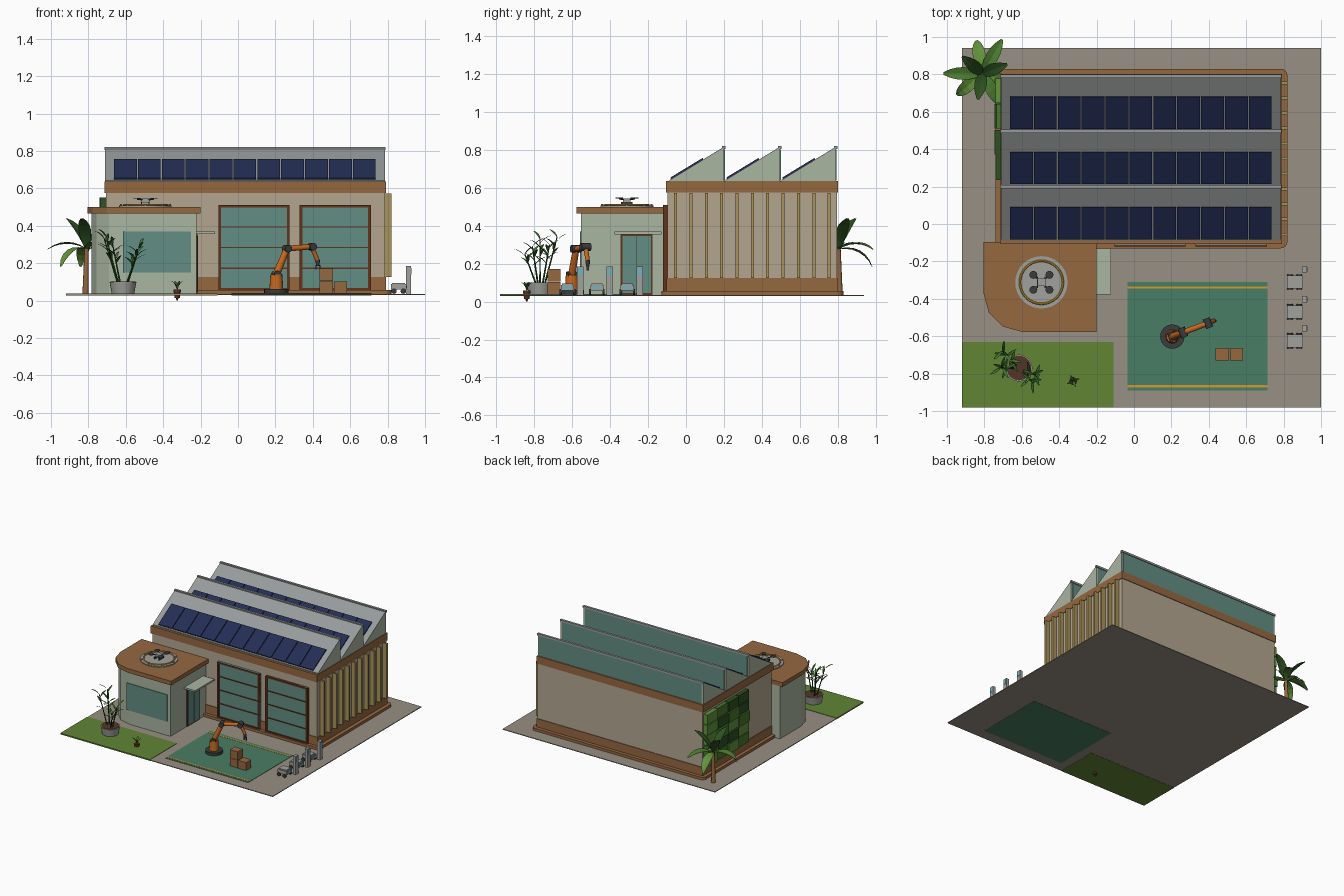
import bpy, bmesh, math, random
from mathutils import Vector, Matrix

if "Cube" in bpy.data.objects:
    bpy.data.objects.remove(bpy.data.objects["Cube"])

random.seed(4)
G = 0.036  # ground level


def mat(name, r, g, b):
    m = bpy.data.materials.new(name)
    m.diffuse_color = [(c / 255) ** 2.2 for c in (r, g, b)] + [1]
    m.use_nodes = True
    m.node_tree.nodes["Principled BSDF"].inputs["Base Color"].default_value = m.diffuse_color
    return m


PAVE, LAWN, PAD = mat("paving", 150, 142, 130), mat("lawn", 98, 132, 56), mat("pad", 74, 124, 100)
WALL, PALE, BROWN = mat("plaster", 178, 165, 143), mat("pale_green", 168, 180, 160), mat("timber", 148, 104, 66)
DARK, GLASS, GOLD = mat("dark_frame", 98, 54, 34), mat("glass", 98, 140, 130), mat("gold", 168, 146, 90)
ROOF, NAVY, STEEL = mat("roof_metal", 150, 154, 154), mat("solar", 40, 50, 86), mat("steel", 160, 160, 155)
ORANGE, BLACK, BLUE = mat("orange", 196, 104, 36), mat("charcoal", 60, 62, 64), mat("screen", 110, 180, 200)
YELLOW, SOIL = mat("yellow", 205, 155, 50), mat("soil", 84, 56, 42)
GREENS = [mat("green_%d" % i, *c) for i, c in enumerate([(48, 82, 38), (74, 120, 50), (98, 146, 62)])]


def finish(name, bm, m):
    bmesh.ops.recalc_face_normals(bm, faces=bm.faces)
    me = bpy.data.meshes.new(name)
    bm.to_mesh(me)
    bm.free()
    me.materials.append(m)
    ob = bpy.data.objects.new(name, me)
    bpy.context.collection.objects.link(ob)
    return ob


def box(name, x0, x1, y0, y1, z0, z1, m):
    bm = bmesh.new()
    bmesh.ops.create_cube(bm, size=1, matrix=Matrix.Translation(((x0 + x1) / 2, (y0 + y1) / 2, (z0 + z1) / 2))
                          @ Matrix.Diagonal((x1 - x0, y1 - y0, z1 - z0, 1)))
    return finish(name, bm, m)


def prism(name, pts, direction, m):
    bm = bmesh.new()
    f = bm.faces.new([bm.verts.new(p) for p in pts])
    new = bmesh.ops.extrude_face_region(bm, geom=[f])["geom"]
    bmesh.ops.translate(bm, vec=direction, verts=[v for v in new if isinstance(v, bmesh.types.BMVert)])
    return finish(name, bm, m)


def rod(name, a, b, r, m, r2=None, sides=16):
    a, b = Vector(a), Vector(b)
    bm = bmesh.new()
    rot = (b - a).to_track_quat('Z', 'Y').to_matrix().to_4x4()
    bmesh.ops.create_cone(bm, cap_ends=True, segments=sides, radius1=r, radius2=r if r2 is None else r2,
                          depth=(b - a).length, matrix=Matrix.Translation((a + b) / 2) @ rot)
    ob = finish(name, bm, m)
    for p in ob.data.polygons:
        p.use_smooth = len(p.vertices) == 4
    ob.data.set_sharp_from_angle(angle=math.radians(40))
    return ob


def ring(name, c, r, t, m):
    bpy.ops.mesh.primitive_torus_add(location=c, major_radius=r, minor_radius=t, major_segments=32, minor_segments=6)
    bpy.context.object.name = name
    bpy.context.object.data.materials.append(m)


def leaf(name, base, yaw, pitch, length, width, droop, m):
    # folded blade that bends down along its length
    bm, rows, p, n = bmesh.new(), [], Vector(base), 6
    side = Vector((-math.sin(yaw), math.cos(yaw), 0))
    for i in range(n + 1):
        w = width / 2 * math.sin(math.pi * (0.06 + 0.9 * i / n)) ** 0.8
        fold = Vector((0, 0, w * 0.3))
        rows.append([bm.verts.new(p + q) for q in (side * w + fold, Vector((0, 0, 0)), fold - side * w)])
        a = pitch - droop * i / n
        p = p + length / n * Vector((math.cos(a) * math.cos(yaw), math.cos(a) * math.sin(yaw), math.sin(a)))
    for r, s in zip(rows, rows[1:]):
        for k in (0, 1):
            bm.faces.new((r[k], r[k + 1], s[k + 1], s[k]))
    return finish(name, bm, m)


def rounded(x0, x1, y0, y1, r, z):
    pts = []
    for k, (cx, cy) in enumerate([(x1 - r, y1 - r), (x0 + r, y1 - r), (x0 + r, y0 + r), (x1 - r, y0 + r)]):
        for i in range(5):
            a = math.pi / 2 * (k + i / 4)
            pts.append((cx + r * math.cos(a), cy + r * math.sin(a), z))
    return pts


# Site
box("ground", -0.92, 1.0, -0.98, 0.94, 0.03, G, PAVE)
box("lawn", -0.92, -0.11, -0.98, -0.63, 0.0285, 0.039, LAWN)
box("work_pad", -0.035, 0.715, -0.89, -0.31, 0.0285, 0.039, PAD)
for y in (-0.34, -0.868):
    box("pad_stripe", -0.035, 0.715, y - 0.006, y + 0.006, 0.038, 0.0405, YELLOW)

# Main hall
prism("plinth", rounded(-0.74, 0.82, -0.13, 0.83, 0.035, G), (0, 0, 0.021), BROWN)
box("hall_walls", -0.705, 0.785, -0.098, 0.797, G, 0.6, WALL)
box("hall_base", -0.712, 0.79, -0.104, 0.802, G, 0.125, BROWN)
box("roof_band", -0.715, 0.79, -0.106, 0.802, 0.575, 0.636, BROWN)

# Sawtooth roof with glazed backs and solar panels
s = 0.175 / 0.288
for t in range(3):
    y = -0.087 + 0.295 * t
    yb, z = y + 0.288, 0.636
    prism("roof_tooth", [(-0.71, y, z), (-0.71, yb, z), (-0.71, yb, z + 0.175)], (1.495, 0, 0), PALE)
    prism("roof_slope", [(-0.71, y, z), (-0.71, yb, z + 0.175), (-0.71, yb, z + 0.181), (-0.71, y, z + 0.006)],
          (1.495, 0, 0), ROOF)
    box("ridge_cap", -0.713, 0.788, yb - 0.01, yb + 0.008, z + 0.168, z + 0.184, ROOF)
    box("clerestory_glass", -0.695, 0.77, yb - 0.005, yb + 0.004, z + 0.004, z + 0.166, GLASS)
    for i in range(11):
        x = -0.663 + 0.1277 * i
        lo, hi = z + 0.006 + s * 0.008, z + 0.006 + s * 0.178
        prism("solar_panel", [(x, y + 0.008, lo), (x, y + 0.178, hi), (x, y + 0.175, hi + 0.008),
                              (x, y + 0.005, lo + 0.008)], (0.122, 0, 0), NAVY)

# Garage doors
for x in (-0.105, 0.33):
    box("door_glass", x, x + 0.38, -0.112, -0.09, 0.055, 0.51, GLASS)
    for a in (x, x + 0.366):
        box("door_jamb", a, a + 0.014, -0.12, -0.09, 0.055, 0.51, DARK)
    for z in (0.055, 0.17, 0.28, 0.39, 0.498):
        h = 0.012 if z in (0.055, 0.498) else 0.006
        box("door_rail", x, x + 0.38, -0.119, -0.09, z, z + h, DARK)

# Vertical fins on the right wall
for i in range(11):
    y = -0.055 + 0.081 * i
    box("wall_fin", 0.78, 0.82, y - 0.008, y + 0.008, 0.125, 0.573, GOLD)

# Planted wall on the left
for i in range(4):
    for j in range(5):
        y, z = 0.232 + 0.1375 * i, 0.125 + 0.086 * j
        box("green_panel", -0.735 - random.choice((0, 0.006, 0.012)), -0.7, y + 0.003, y + 0.134, z + 0.003, z + 0.083,
            random.choice(GREENS))


# Office with a rounded front corner
def office_outline(d, z):
    pts = [(-0.2 - d, -0.095, z), (-0.805 + d, -0.095, z)]
    for i in range(4):
        a = math.pi + math.pi / 6 * i
        pts.append((-0.595 + (0.21 - d) * math.cos(a), -0.367 + (0.21 - d) * math.sin(a), z))
    return pts + [(-0.2 - d, -0.577 + d, z)]


prism("office_walls", office_outline(0.022, G), (0, 0, 0.435), PALE)
prism("office_roof", office_outline(0, 0.466), (0, 0, 0.034), BROWN)
box("office_window", -0.615, -0.25, -0.56, -0.54, 0.15, 0.37, GLASS)
box("entry_frame", -0.23, -0.217, -0.345, -0.178, G, 0.355, DARK)
for y in (-0.336, -0.259):
    box("entry_door", -0.225, -0.214, y, y + 0.074, 0.045, 0.346, GLASS)
box("canopy", -0.23, -0.122, -0.378, -0.13, 0.355, 0.369, PALE)

# Landing pad and drone
cx, cy = -0.495, -0.312
rod("landing_pad", (cx, cy, 0.498), (cx, cy, 0.508), 0.14, STEEL, sides=32)
ring("pad_ring", (cx, cy, 0.51), 0.115, 0.006, YELLOW)
for i in range(8):
    a = math.pi / 4 * i
    p = (cx + 0.13 * math.cos(a), cy + 0.13 * math.sin(a))
    rod("pad_light", (*p, 0.505), (*p, 0.516), 0.006, STEEL, sides=8)
box("drone_body", cx - 0.022, cx + 0.022, cy - 0.02, cy + 0.02, 0.525, 0.545, STEEL)
for i in (-1, 1):
    box("drone_skid", cx + i * 0.02 - 0.003, cx + i * 0.02 + 0.003, cy - 0.03, cy + 0.03, 0.508, 0.526, BLACK)
    for j in (-1, 1):
        p = (cx + i * 0.043, cy + j * 0.04)
        rod("drone_arm", (cx, cy, 0.538), (*p, 0.542), 0.004, BLACK, sides=6)
        rod("drone_rotor", (*p, 0.545), (*p, 0.549), 0.021, BLACK)

# Robot arm
joints = [Vector(p) for p in [(0.205, -0.602, 0.14), (0.262, -0.58, 0.278), (0.395, -0.53, 0.288), (0.425, -0.518, 0.215)]]
rod("arm_base", (0.205, -0.602, G), (0.205, -0.602, 0.062), 0.065, BLACK, sides=24)
rod("arm_turret", (0.205, -0.602, 0.06), (0.205, -0.602, 0.14), 0.037, ORANGE, 0.032)
for a, b, r in zip(joints, joints[1:], (0.02, 0.016, 0.013)):
    rod("arm_link", a, b, r, ORANGE, r * 0.85)
across = Vector((-0.35, 0.93, 0)) * 0.027
for j in joints[:3]:
    rod("arm_joint", j - across, j + across, 0.02, BLACK)
rod("arm_tool", joints[3], joints[3] + Vector((0.003, 0, -0.03)), 0.013, BLACK, 0.008)
for i in (-1, 1):
    q = joints[3] + Vector((0.003 + i * 0.01, 0, -0.04))
    box("gripper_finger", q.x - 0.003, q.x + 0.003, q.y - 0.006, q.y + 0.006, q.z - 0.01, q.z + 0.015, BLACK)

# Crates
for x, z in ((0.437, 0.037), (0.513, 0.037), (0.437, 0.105)):
    box("crate", x, x + 0.071, -0.73, -0.663, z, z + 0.066, BROWN)

# Charging posts and carts
for y in (-0.31, -0.47, -0.625):
    py = y + 0.067
    box("charge_post", 0.898, 0.924, py - 0.017, py + 0.017, G, 0.185, STEEL)
    box("post_screen", 0.92, 0.927, py - 0.013, py + 0.013, 0.14, 0.175, BLUE)
    box("cart_body", 0.818, 0.9, y - 0.035, y + 0.035, 0.058, 0.088, STEEL)
    box("cart_deck", 0.824, 0.894, y - 0.029, y + 0.029, 0.086, 0.095, STEEL)
    box("cart_sensor", 0.896, 0.903, y - 0.025, y + 0.025, 0.066, 0.08, BLUE)
    for x in (0.834, 0.884):
        for d in (-1, 1):
            rod("cart_wheel", (x, y + d * 0.03, 0.051), (x, y + d * 0.041, 0.051), 0.015, BLACK, sides=12)

# Palm
rod("palm_trunk", (-0.815, 0.81, G), (-0.81, 0.805, 0.28), 0.017, BROWN, 0.011, 10)
for i in range(9):
    leaf("palm_leaf", (-0.81, 0.805, 0.275), 0.35 + i * math.tau / 9, (1.15, 0.45, 0.1)[i % 3], 0.22, 0.068,
         (0.7, 1.1, 1.4)[i % 3], GREENS[i % 3])

# Planter with bamboo
px, py = -0.615, -0.77
rod("planter", (px, py, G), (px, py, 0.1), 0.06, STEEL, 0.072, 24)
rod("planter_soil", (px, py, 0.09), (px, py, 0.102), 0.066, SOIL, sides=24)
for dx, dy, h in ((-0.10, 0.0, 0.33), (-0.09, 0.09, 0.34), (-0.055, 0.05, 0.30), (0.09, -0.04, 0.29), (0.075, -0.08, 0.25)):
    a, b = Vector((px + dx * 0.3, py + dy * 0.3, 0.1)), Vector((px + dx, py + dy, h))
    rod("bamboo_stem", a, b, 0.005, GREENS[0], 0.003, 6)
    for k in range(6):
        leaf("bamboo_leaf", a.lerp(b, 0.5 + 0.1 * k), k * 2.4 + dx * 20, 0.85, 0.075, 0.016, 0.6, GREENS[k % 2])

# Seedling pot sunk into the lawn
rod("seedling_pot", (-0.325, -0.84, 0.015), (-0.325, -0.84, 0.06), 0.014, DARK, 0.021, 12)
rod("seedling_root", (-0.325, -0.84, 0.0), (-0.325, -0.84, 0.02), 0.003, DARK, 0.01, 8)
for i in range(4):
    leaf("seedling_leaf", (-0.325, -0.84, 0.058), i * math.pi / 2 + 0.4, 1.3, 0.06, 0.014, 0.9, GREENS[i % 2])
